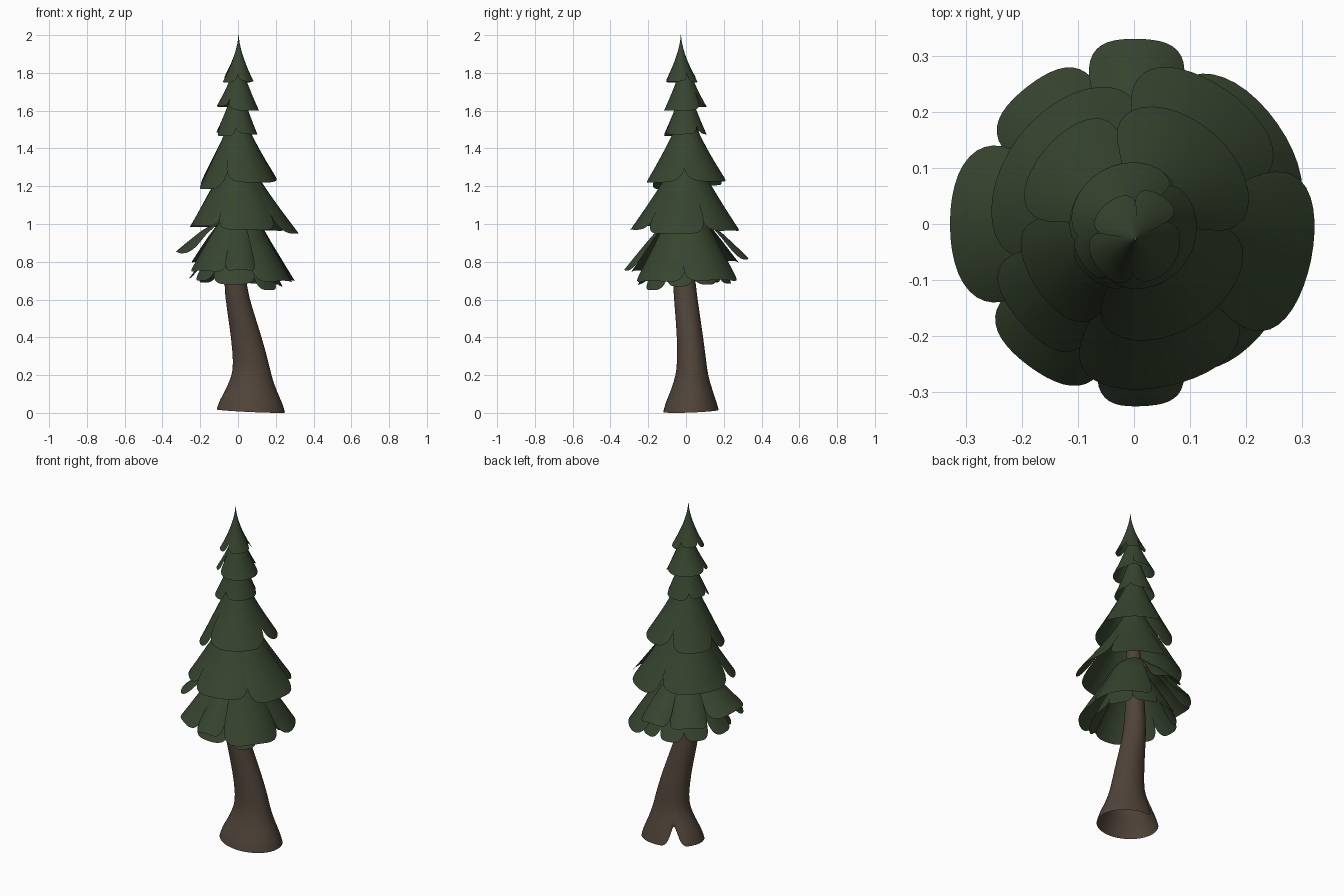
import bpy, bmesh, math

if "Cube" in bpy.data.objects:
    bpy.data.objects.remove(bpy.data.objects["Cube"])


def material(name, rgb):
    m = bpy.data.materials.new(name)
    m.diffuse_color = (*rgb, 1)
    m.use_nodes = True
    m.node_tree.nodes["Principled BSDF"].inputs["Base Color"].default_value = m.diffuse_color
    return m


GREEN = material("needle green", (0.038, 0.059, 0.028))
BROWN = material("bark brown", (0.080, 0.057, 0.040))


def finish(bm, name, mat):
    me = bpy.data.meshes.new(name)
    bm.to_mesh(me)
    bm.free()
    for p in me.polygons:
        p.use_smooth = True
    me.materials.append(mat)
    ob = bpy.data.objects.new(name, me)
    bpy.context.collection.objects.link(ob)
    return ob


def grid_faces(bm, rows):
    for a, b in zip(rows, rows[1:]):
        for i in range(len(a) - 1):
            bm.faces.new((a[i], b[i], b[i + 1], a[i + 1]))


def smooth(t):
    t = min(max(t, 0), 1)
    return t * t * (3 - 2 * t)


def skirt(name, cx, cy, ztop, rtop, power, depth, lobes, cup=0.0, blunt=5, split=1.0):
    """Flared sheet of rounded lobes; each lobe is (start angle, tip radius, tip height)."""
    bm = bmesh.new()
    n = len(lobes)
    rm = sum(l[1] for l in lobes) / n
    zm = sum(l[2] for l in lobes) / n
    for k, (a0, rt, zt) in enumerate(lobes):
        a1 = lobes[(k + 1) % n][0] + (360 if k == n - 1 else 0)
        mid, half = math.radians((a0 + a1) / 2), math.radians((a1 - a0) / 2 + 1.5)
        rows = []
        for j in range(13):
            row = []
            for i in range(25):
                u = math.sin(math.pi * (i / 24 - 0.5))
                edge = 1 - depth + depth * math.sqrt(max(0, 1 - abs(u) ** blunt))
                v = edge * j / 12
                s = smooth(v / split)
                r = rtop + (rm + (rt - rm) * s - rtop) * v ** power
                z = ztop + (zm + (zt - zm) * s - ztop) * v - cup * u * u * smooth(v)
                a = mid + half * u
                row.append(bm.verts.new((cx + r * math.cos(a), cy + r * math.sin(a), z)))
            rows.append(row)
        grid_faces(bm, rows)
    bmesh.ops.recalc_face_normals(bm, faces=bm.faces)
    return finish(bm, name, GREEN)


# Foliage tiers, from the pointed top downwards
skirt("foliage_top", 0.003, -0.027, 2.0, 0.001, 1.6, 0.25,
      [(-95, .08, 1.755), (30, .09, 1.75), (90, .082, 1.77), (170, .085, 1.75)])
skirt("foliage_tier_2", 0, -0.005, 1.81, 0.03, 1.25, 0.22,
      [(-120, .112, 1.60), (50, .115, 1.62), (190, .113, 1.625)])
skirt("foliage_tier_3", -0.005, -0.003, 1.66, 0.04, 1.15, 0.3,
      [(-95, .108, 1.475), (40, .112, 1.475), (130, .11, 1.485), (200, .118, 1.465)])
skirt("foliage_tier_4", 0, 0, 1.54, 0.045, 1.1, 0.37,
      [(-3, .215, 1.225), (100, .207, 1.205), (177, .208, 1.185), (249, .21, 1.22)])
skirt("foliage_tier_5", 0, 0, 1.34, 0.06, 1.1, 0.3,
      [(-43, .322, .95), (20, .29, .965), (90, .258, .985), (195, .268, .99), (247, .295, .97)],
      .01)
skirt("foliage_tier_6", 0, 0, 1.05, 0.07, .9, 0.36,
      [(-2, .312, .705), (72, .33, .82), (106, .31, .805), (150, .328, .855),
       (210, .315, .755), (257, .325, .76), (288, .30, .70)], .04, 4, .45)
skirt("foliage_tier_7", 0, 0, 0.98, 0.06, 0.9, 0.33,
      [(-66, .245, .65), (-28, .235, .67), (10, .235, .68), (48, .245, .685), (85, .24, .685),
       (122, .23, .69), (160, .26, .71), (198, .245, .70), (235, .255, .68)], 0, 4)

# Leaning trunk: (height, centre x, centre y, radius x, radius y)
RINGS = [(0, .068, .026, .181, .147), (.05, .068, .026, .168, .135),
         (.12, .07, .03, .132, .108), (.2, .072, .031, .104, .085),
         (.26, .07, .031, .094, .078), (.4, .045, .022, .081, .069),
         (.55, .009, .005, .068, .064), (.68, -.018, -.01, .058, .06),
         (.9, -.02, -.018, .049, .05), (1.2, -.01, -.02, .035, .035),
         (1.45, 0, -.02, .02, .02)]
bm = bmesh.new()
rows = []
for z, cx, cy, rx, ry in RINGS:
    row = []
    for i in range(64):
        a = 2 * math.pi * i / 64
        d = (math.degrees(a) - 122) / 10
        low = max(0, 1 - z / .2)
        cleft = math.exp(-d * d) * low          # split between two roots at the back
        k = 1 - .33 * cleft
        lift = .11 * cleft + .01 * (1 - math.cos(a + .6)) * low
        row.append(bm.verts.new((cx + k * rx * math.cos(a), cy + k * ry * math.sin(a), z + lift)))
    rows.append(row + row[:1])
grid_faces(bm, rows)
bmesh.ops.recalc_face_normals(bm, faces=bm.faces)
trunk = finish(bm, "trunk", BROWN)
sub = trunk.modifiers.new("smooth", "SUBSURF")
sub.levels = sub.render_levels = 1
